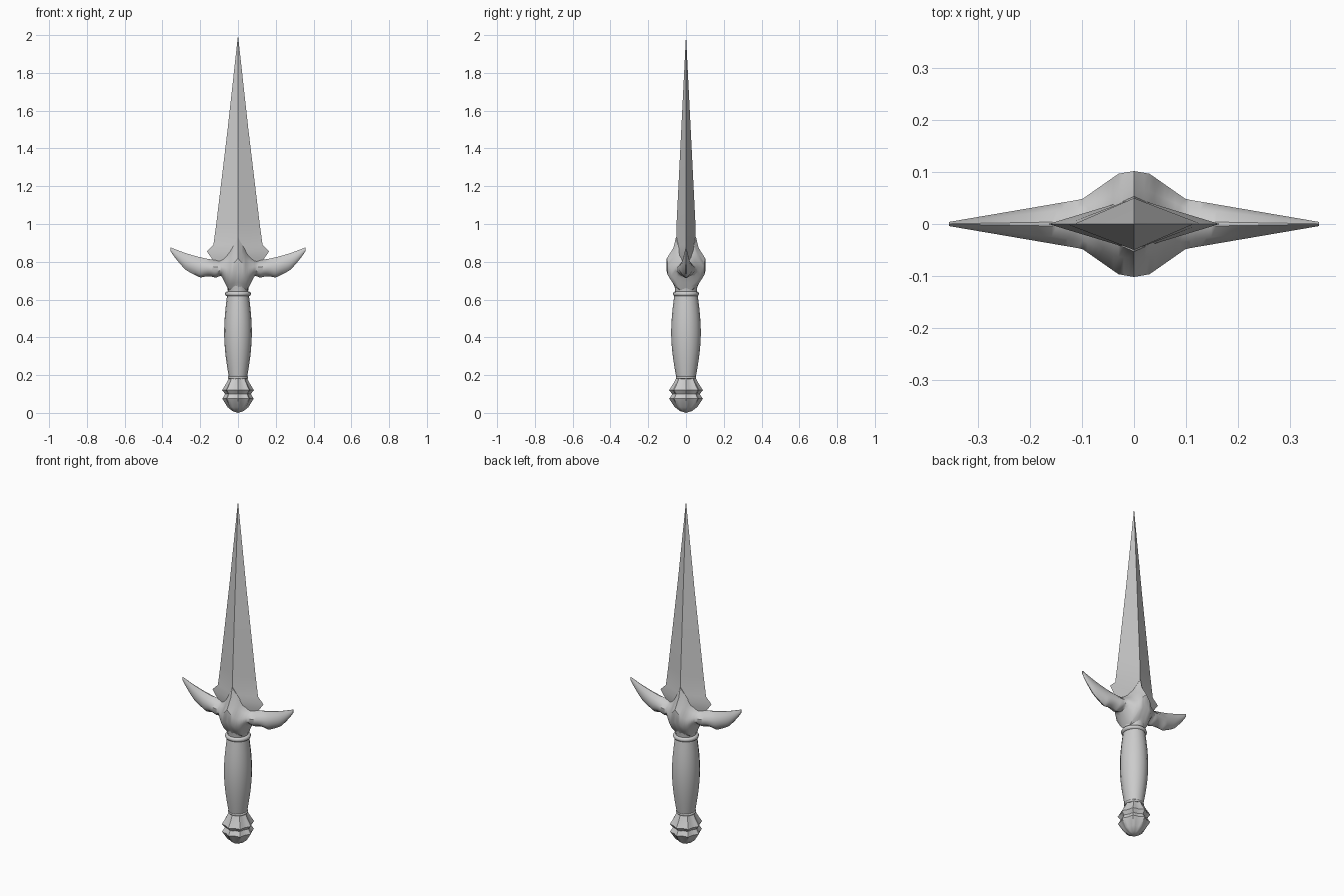
import bpy, bmesh, math

cube = bpy.data.objects.get("Cube")
if cube:
    bpy.data.objects.remove(cube, do_unlink=True)

steel = bpy.data.materials.new("grey steel")
steel.use_nodes = True
grey = (0.6, 0.6, 0.6, 1)
steel.diffuse_color = grey
steel.node_tree.nodes["Principled BSDF"].inputs["Base Color"].default_value = grey


def finish(obj, name, angle):
    """Name, colour and smooth one part."""
    obj.name = name
    obj.data.materials.append(steel)
    bpy.ops.object.select_all(action="DESELECT")
    obj.select_set(True)
    bpy.context.view_layer.objects.active = obj
    bpy.ops.object.shade_smooth_by_angle(angle=math.radians(angle))


def loft(name, rings, angle):
    """Skin a list of equal-sized rings and cap both ends."""
    bm = bmesh.new()
    loops = [[bm.verts.new(point) for point in ring] for ring in rings]
    for lower, upper in zip(loops, loops[1:]):
        for i in range(len(lower)):
            bm.faces.new((lower[i - 1], lower[i], upper[i], upper[i - 1]))
    bm.faces.new(loops[0])
    bm.faces.new(loops[-1])
    bmesh.ops.remove_doubles(bm, verts=bm.verts, dist=0.0005)
    bmesh.ops.recalc_face_normals(bm, faces=bm.faces)
    mesh = bpy.data.meshes.new(name)
    bm.to_mesh(mesh)
    bm.free()
    obj = bpy.data.objects.new(name, mesh)
    bpy.context.collection.objects.link(obj)
    finish(obj, name, angle)


def turned(name, profile, sides, lobes=0, depth=0):
    """Loft rings of (radius, height), slightly deeper than wide, with optional lobes."""
    rings = []
    for radius, z in profile:
        ring = []
        for i in range(sides):
            turn = math.tau * i / sides
            r = radius * (1 - depth * (1 - math.cos(lobes * turn)) / 2)
            ring.append((r * math.cos(turn), r * math.sin(turn) * 1.07, z))
        rings.append(ring)
    loft(name, rings, angle=38)


def bead(name, radius, thickness, height):
    """Round ring around the handle."""
    bpy.ops.mesh.primitive_torus_add(major_radius=radius, minor_radius=thickness,
                                     major_segments=24, minor_segments=8,
                                     location=(0, 0, height))
    finish(bpy.context.object, name, angle=60)


# Blade: diamond section, flared into barbs at the root, tapering to a point
blade_tip = 2
blade_outline = [(0.11, 0.78), (0.14, 0.82), (0.165, 0.855), (0.13, 0.89),
                 (0.115, 1), (0.055, 1.5), (0, blade_tip)]
blade_rings = []
for width, z in blade_outline:
    ridge = min(0.05, 0.05 * (blade_tip - z))
    blade_rings.append([(width, 0, z), (0, ridge, z), (-width, 0, z), (0, -ridge, z)])
loft("blade", blade_rings, angle=25)


# Guard: one winged body, symmetric about the middle
def guard_section(x):
    """Closed section of the guard at one distance along its wings."""
    d = abs(x)
    core = max(0, 1 - d / 0.1)
    belly = min(1, core / 0.7)

    # Upper edge rises to the wing tips and to a central spike
    top = 0.8 + 0.6 * d ** 2 + 0.13 * core ** 1.5

    # Lower edge sweeps up in feather scallops; the core reaches down to the neck
    sweep = max(0, d - 0.18)
    scallop = 0.015 * abs(math.cos(math.pi * d / 0.08)) * (1 - d / 0.36)
    wing_bottom = 0.715 + 4.5 * sweep ** 2 + scallop
    core_bottom = 0.65 + 2 * max(0, d - 0.05)
    bottom = min(wing_bottom, core_bottom, top - 0.005)

    wide = 0.065 * (1 - d / 0.38) + 0.037 * belly
    edge = 0.1 * wide + 0.043 * core
    height = top - bottom
    side = [(edge, 1), (wide * 0.65, 0.8), (wide, 0.6),
            (wide, 0.35), (wide * 0.7, 0.15), (edge, 0)]
    back = [(x, y, bottom + share * height) for y, share in side]
    front = [(x, -y, z) for x, y, z in reversed(back)]
    return back + front


reach = 0.357
steps = 36
loft("winged_guard", [guard_section(reach * i / steps) for i in range(-steps, steps + 1)], angle=40)

# Neck between the guard and the collar
turned("guard_neck", [(0.053, 0.63), (0.055, 0.66), (0.065, 0.7), (0.06, 0.74)], sides=20)
bead("collar", radius=0.056, thickness=0.013, height=0.63)

# Grip: swelling handle, fullest just above its middle
grip_profile = []
grip_rows = 12
for i in range(grip_rows + 1):
    along = i / grip_rows
    swell = 0.047 + 0.01 * along + 0.021 * math.sin(math.pi * along)
    grip_profile.append((swell, 0.18 + 0.45 * along))
turned("grip", grip_profile, sides=16)
bead("grip_ring", radius=0.047, thickness=0.007, height=0.187)

# Pommel: two tiers of lobed petals closing to a point
pommel_profile = [(0, 0), (0.03, 0.01), (0.055, 0.03), (0.083, 0.075), (0.068, 0.1),
                  (0.084, 0.12), (0.06, 0.16), (0.046, 0.19)]
turned("pommel", pommel_profile, sides=32, lobes=8, depth=0.14)
